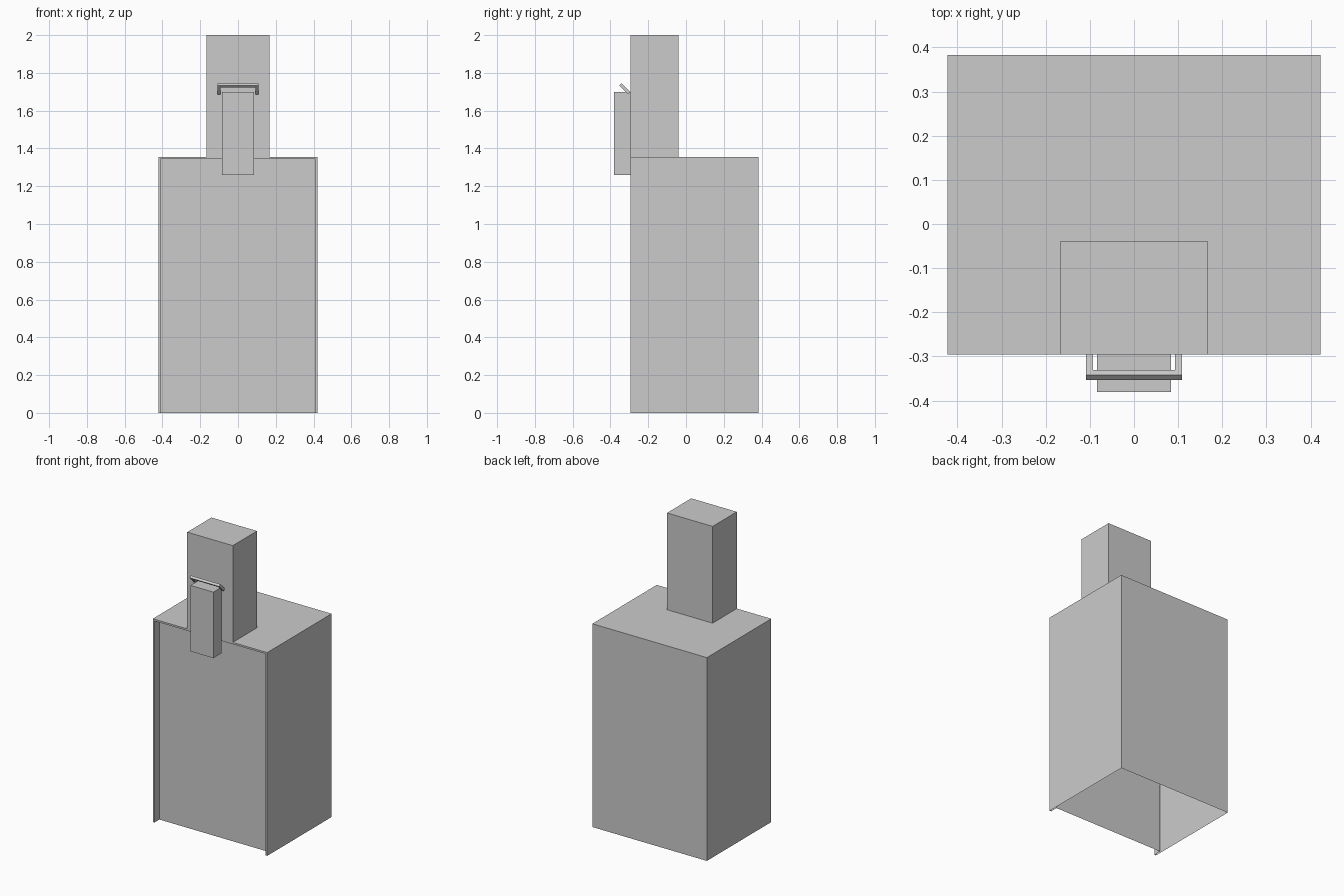
import bpy
import bmesh
from math import radians
from mathutils import Matrix

if "Cube" in bpy.data.objects:
    bpy.data.objects.remove(bpy.data.objects["Cube"])

grey = bpy.data.materials.new("light_grey")
grey.use_nodes = True
grey.diffuse_color = (0.6, 0.6, 0.6, 1)
grey.node_tree.nodes["Principled BSDF"].inputs["Base Color"].default_value = (0.6, 0.6, 0.6, 1)

FRONT, BACK = -0.295, 0.383
HALF, TOP = 0.422, 1.355
LIP, RECESS = 0.012, 0.052


def finish(name, bm):
    mesh = bpy.data.meshes.new(name)
    bm.to_mesh(mesh)
    bm.free()
    mesh.materials.append(grey)
    obj = bpy.data.objects.new(name, mesh)
    bpy.context.collection.objects.link(obj)
    return obj


def block(name, half_width, y0, y1, z0, z1):
    bm = bmesh.new()
    bmesh.ops.create_cube(bm, size=1)
    bmesh.ops.scale(bm, vec=(2 * half_width, y1 - y0, z1 - z0), verts=bm.verts)
    bmesh.ops.translate(bm, vec=(0, (y0 + y1) / 2, (z0 + z1) / 2), verts=bm.verts)
    return finish(name, bm)


# Cabinet: thin shell, open underneath, with a recessed front panel
bm = bmesh.new()


def arch(half_width, y, top):
    """Arch-shaped outline from the floor up, over and down again."""
    points = [(-half_width, 0), (-half_width, top), (half_width, top), (half_width, 0)]
    return [bm.verts.new((x, y, z)) for x, z in points]


loops = [arch(HALF, BACK, TOP), arch(HALF, FRONT, TOP),
         arch(HALF - LIP, FRONT, TOP - LIP),
         arch(HALF - LIP, FRONT + RECESS, TOP - LIP)]
for a, b in zip(loops, loops[1:]):
    for i in range(3):
        bm.faces.new((a[i], b[i], b[i + 1], a[i + 1]))
bm.faces.new(loops[0])
bm.faces.new(reversed(loops[-1]))
for face in bm.faces:
    face.normal_update()
# Make the back wall face outward and the rest follow it
back = next(f for f in bm.faces if all(v in loops[0] for v in f.verts))
bmesh.ops.recalc_face_normals(bm, faces=bm.faces)
if back.normal.y < 0:
    bmesh.ops.reverse_faces(bm, faces=bm.faces)
finish("cabinet", bm)

# Tower on the cabinet and the spout on its front
block("tower", 0.168, FRONT, -0.04, TOP, 2.0)
block("spout", 0.084, -0.38, FRONT, 1.26, 1.70)

# Lever: U-shaped square bar, tilted up and forward
W, L, T = 0.109, 0.0665, 0.016
outline = [(-W, 0), (-W, L), (W, L), (W, 0),
           (W - T, 0), (W - T, L - T), (T - W, L - T), (T - W, 0)]
bm = bmesh.new()
face = bm.faces.new([bm.verts.new((x, y, 0)) for x, y in outline])
extruded = bmesh.ops.extrude_face_region(bm, geom=[face])["geom"]
bmesh.ops.translate(bm, vec=(0, 0, T),
                    verts=[v for v in extruded if isinstance(v, bmesh.types.BMVert)])
bmesh.ops.recalc_face_normals(bm, faces=bm.faces)
bm.transform(Matrix.Translation((0, FRONT, 1.698)) @ Matrix.Rotation(radians(135), 4, "X"))
finish("lever", bm)
